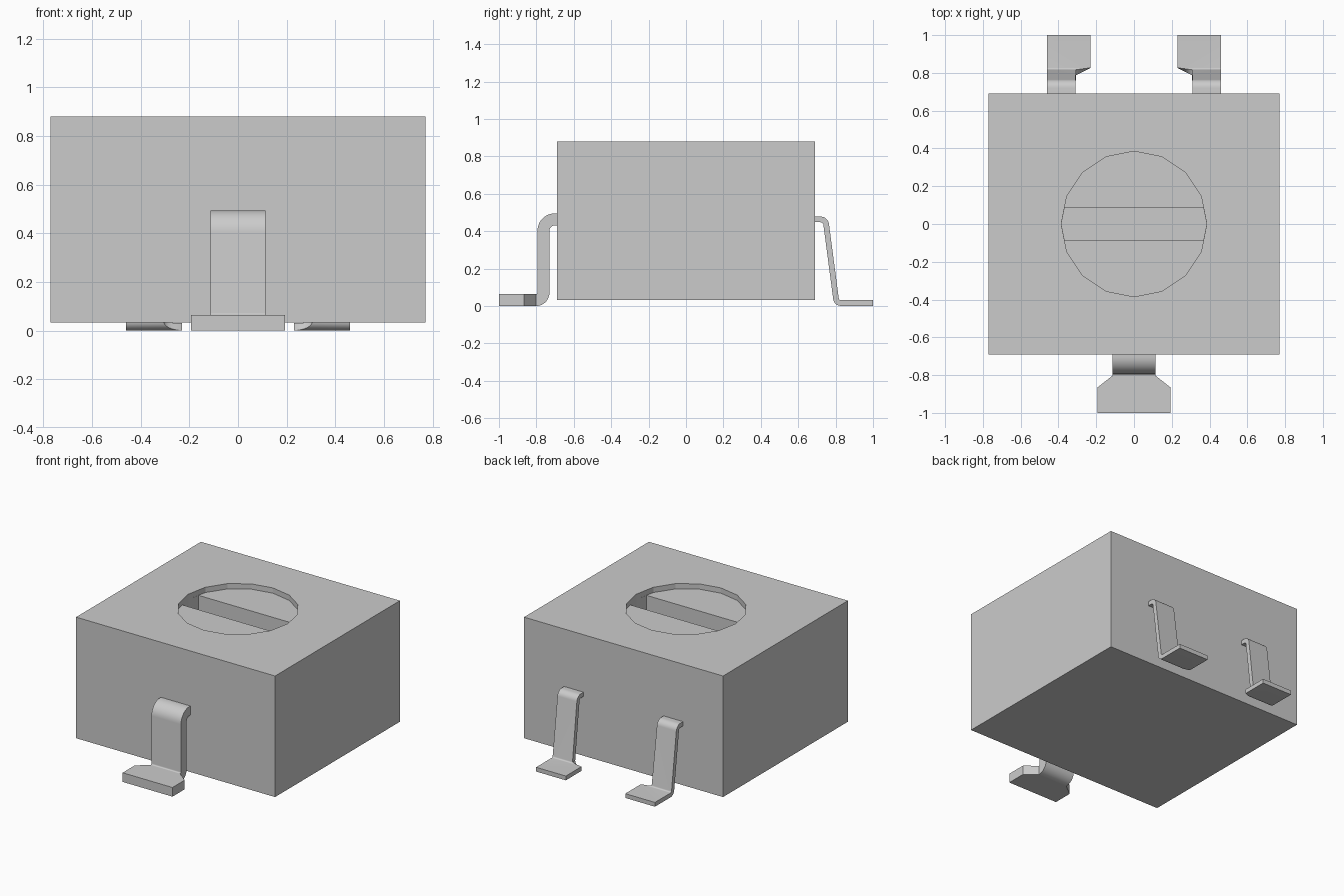
import bpy, bmesh, math
from mathutils import Vector

cube = bpy.data.objects.get("Cube")
if cube:
    bpy.data.objects.remove(cube, do_unlink=True)

grey = bpy.data.materials.new("plain grey")
grey.use_nodes = True
grey.diffuse_color = (0.6, 0.6, 0.6, 1)
grey.node_tree.nodes["Principled BSDF"].inputs["Base Color"].default_value = (0.6, 0.6, 0.6, 1)


def finish(name, bm):
    bmesh.ops.recalc_face_normals(bm, faces=bm.faces)
    mesh = bpy.data.meshes.new(name)
    bm.to_mesh(mesh)
    bm.free()
    mesh.materials.append(grey)
    ob = bpy.data.objects.new(name, mesh)
    bpy.context.collection.objects.link(ob)
    return ob


def activate(ob):
    bpy.ops.object.select_all(action='DESELECT')
    ob.select_set(True)
    bpy.context.view_layer.objects.active = ob


def prism(name, outline, z0, z1):
    """Extrude a plan outline from z0 up to z1."""
    bm = bmesh.new()
    base = bm.faces.new([bm.verts.new((x, y, z0)) for x, y in outline])
    top = bmesh.ops.extrude_face_region(bm, geom=[base])["geom"]
    bmesh.ops.translate(bm, vec=(0, 0, z1 - z0),
                        verts=[g for g in top if isinstance(g, bmesh.types.BMVert)])
    return finish(name, bm)


def cut(ob, cutter):
    cutter.hide_render = True
    mod = ob.modifiers.new("cut", 'BOOLEAN')
    mod.operation, mod.solver, mod.object = 'DIFFERENCE', 'EXACT', cutter
    activate(ob)
    bpy.ops.object.modifier_apply(modifier=mod.name)
    bpy.data.objects.remove(cutter, do_unlink=True)


def rounded(points, radii, steps=7):
    """Round the inner corners of a (y, z) path."""
    pts = [Vector(p) for p in points]
    path = [pts[0]]
    for a, p, b, r in zip(pts, pts[1:], pts[2:], radii):
        u, v = (a - p).normalized(), (b - p).normalized()
        if r == 0:
            path.append(p)
            continue
        half = u.angle(v) / 2
        centre = p + (u + v).normalized() * r / math.sin(half)
        start = p + u * r / math.tan(half) - centre
        sweep = math.pi - 2 * half
        sign = 1 if u.x * v.y - u.y * v.x < 0 else -1
        for i in range(steps + 1):
            t = sign * sweep * i / steps
            c, s = math.cos(t), math.sin(t)
            path.append(centre + Vector((c * start.x - s * start.y, s * start.x + c * start.y)))
    return path + [pts[-1]]


def lead(name, path, thick, span):
    """Sweep a flat strip along a path; span(y) gives its two x limits."""
    bm = bmesh.new()
    rings = []
    for i, p in enumerate(path):
        d0 = (p - path[max(i - 1, 0)]).normalized()
        d1 = (path[min(i + 1, len(path) - 1)] - p).normalized()
        d = (d0 + d1).normalized()
        scale = thick / 2 / max(d.dot(d1), d.dot(d0))
        n = Vector((-d.y, d.x)) * scale
        x0, x1 = span(p.x)
        corners = ((x0, p + n), (x1, p + n), (x1, p - n), (x0, p - n))
        rings.append([bm.verts.new((x, q.x, q.y)) for x, q in corners])
    for a, b in zip(rings, rings[1:]):
        for k in range(4):
            j = (k + 1) % 4
            bm.faces.new((a[k], a[j], b[j], b[k]))
    bm.faces.new(rings[0])
    bm.faces.new(rings[-1])
    ob = finish(name, bm)
    activate(ob)
    bpy.ops.object.shade_smooth_by_angle(angle=math.radians(30))


def ramp(y, y0, y1, a, b):
    t = min(max((y - y0) / (y1 - y0), 0), 1)
    return a + (b - a) * t


# Housing with a shallow round recess and a deeper screwdriver slot
W, D, TOP, R = 0.77, 0.69, 0.88, 0.385
body = prism("housing", [(-W, -D), (W, -D), (W, D), (-W, D)], 0.033, TOP)
circle = [(R * math.cos(k * math.pi / 8), R * math.sin(k * math.pi / 8)) for k in range(16)]
cut(body, prism("recess_cutter", circle, TOP - 0.037, TOP + 0.1))
e, h = 0.367, 0.088
slot = [(-e, -h), (e, -h), (R - 0.0005, 0), (e, h), (-e, h), (-R + 0.0005, 0)]
cut(body, prism("slot_cutter", slot, TOP - 0.19, TOP - 0.02))

# Wide front lead with a flared foot
front = rounded([(-0.68, 0.463), (-0.762, 0.463), (-0.762, 0.032), (-0.803, 0.032),
                 (-0.865, 0.032), (-1, 0.032)], [0.06, 0.04, 0, 0])


def front_span(y):
    w = ramp(y, -0.803, -0.865, 0.114, 0.193)
    return -w, w


lead("front_lead", front, 0.064, front_span)

# Pair of thin back leads whose feet widen toward the middle
back = rounded([(0.68, 0.463), (0.746, 0.463), (0.805, 0.016), (1, 0.016)], [0.03, 0.025])
for side, name in ((1, "left_back_lead"), (-1, "right_back_lead")):
    lead(name, back, 0.03,
         lambda y, s=side: (s * ramp(y, 0.801, 0.827, 0.31, 0.23), s * 0.46))
